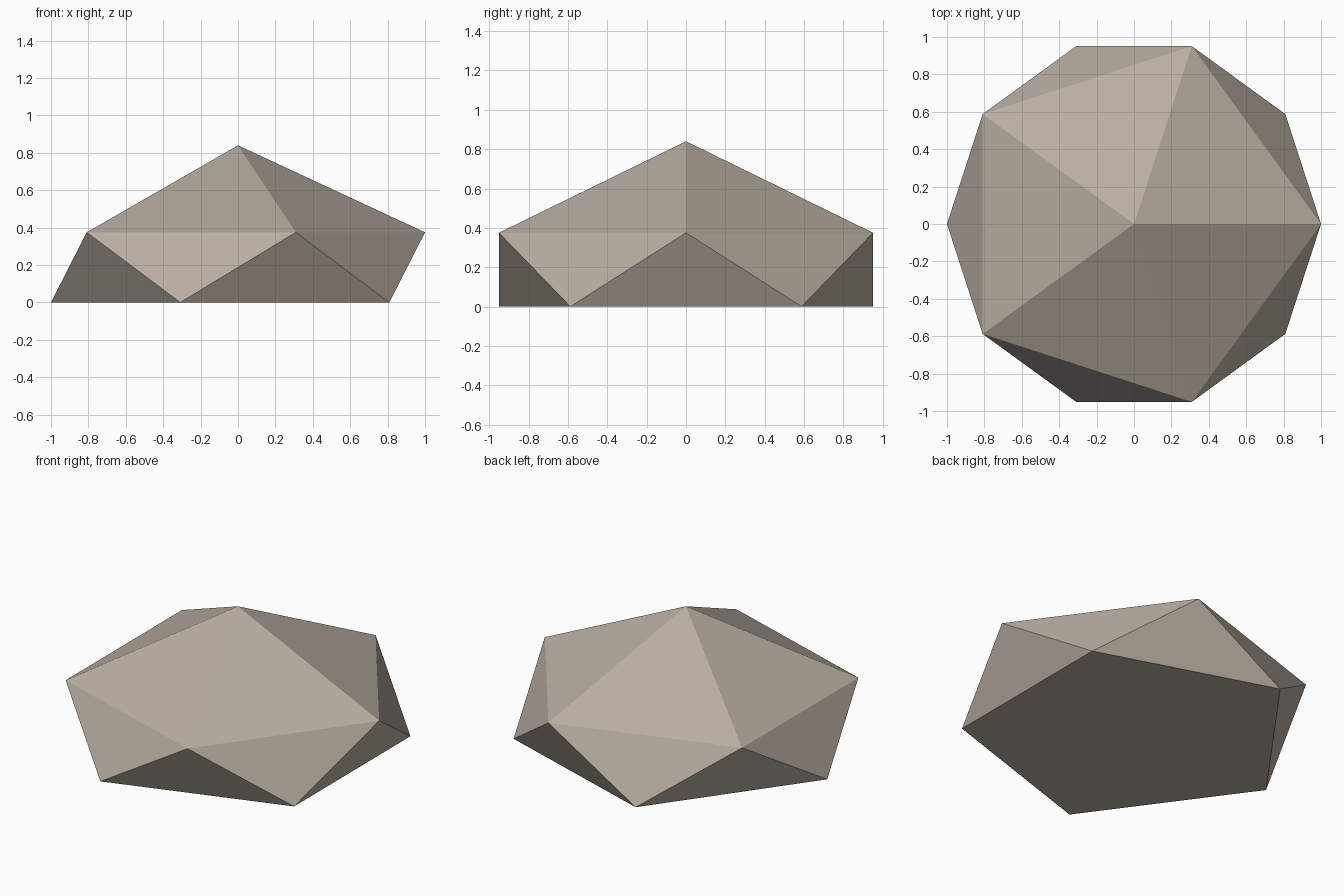
import bpy, bmesh
from math import cos, sin, tau

SIDES = 5
RADIUS = 1.0
SHOULDER_Z = 0.375
PEAK_Z = 0.84

cube = bpy.data.objects.get("Cube")
if cube:
    bpy.data.objects.remove(cube, do_unlink=True)

# Warm grey stone colour
stone = bpy.data.materials.new("warm_grey_stone")
stone.use_nodes = True
colour = (0.48, 0.42, 0.36, 1.0)
stone.diffuse_color = colour
stone.node_tree.nodes["Principled BSDF"].inputs["Base Color"].default_value = colour

bm = bmesh.new()


def ring(z, turn):
    """Five evenly spaced corners at one height."""
    angles = [tau * (i + turn) / SIDES for i in range(SIDES)]
    return [bm.verts.new((RADIUS * cos(a), RADIUS * sin(a), z)) for a in angles]


# Base and shoulder rings, twisted half a step apart
base = ring(0, 0.5)
shoulder = ring(SHOULDER_Z, 0)
peak = bm.verts.new((0, 0, PEAK_Z))

# Triangular facets around the sides and up to the peak
for i in range(SIDES):
    j = (i + 1) % SIDES
    bm.faces.new((base[i], shoulder[j], shoulder[i]))
    bm.faces.new((base[i], base[j], shoulder[j]))
    bm.faces.new((shoulder[i], shoulder[j], peak))

# Flat underside
bm.faces.new(base[::-1])
bmesh.ops.recalc_face_normals(bm, faces=bm.faces[:])

mesh = bpy.data.meshes.new("faceted_rock")
bm.to_mesh(mesh)
bm.free()
mesh.materials.append(stone)
rock = bpy.data.objects.new("faceted_rock", mesh)
bpy.context.collection.objects.link(rock)
